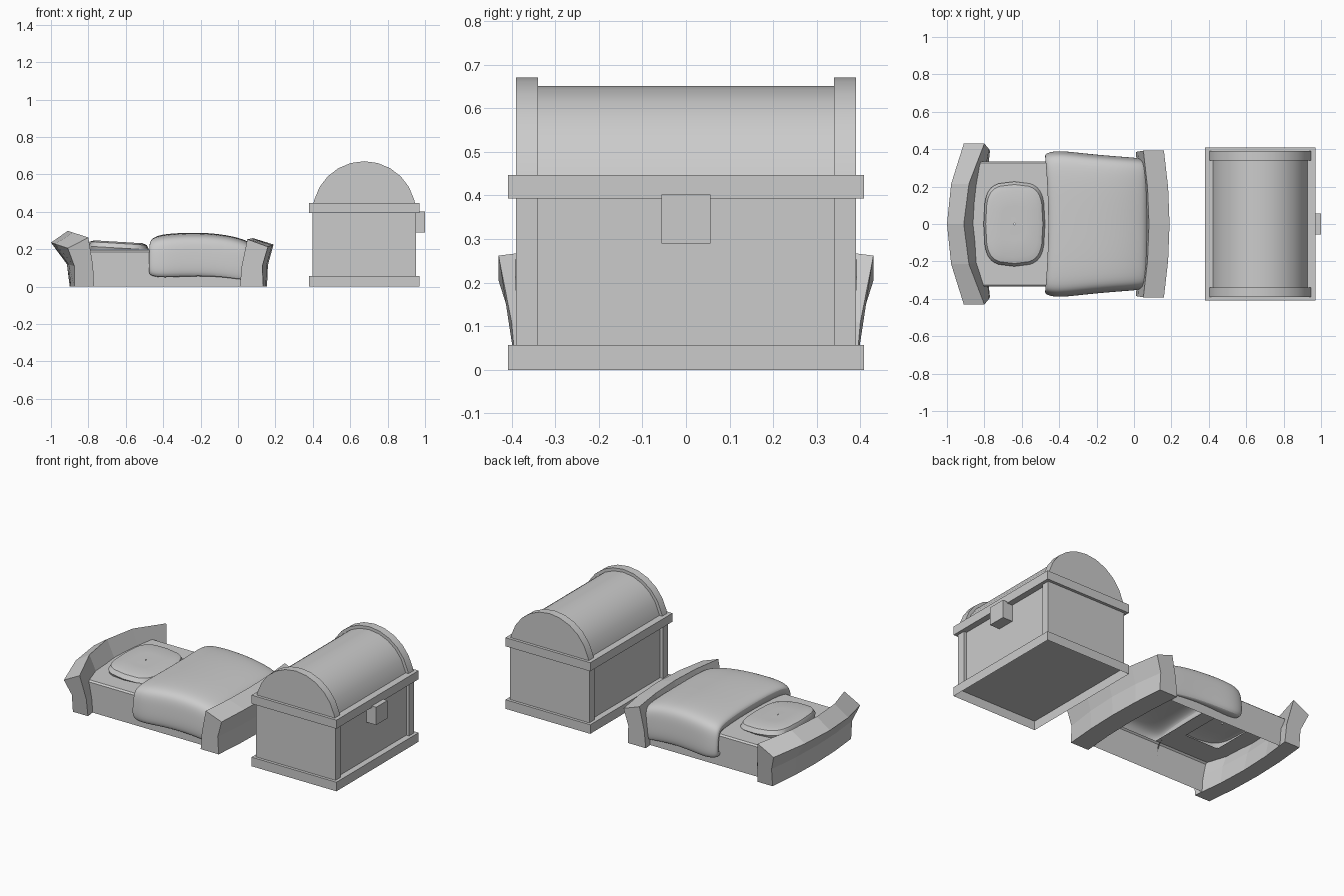
import bpy
import math

if "Cube" in bpy.data.objects:
    bpy.data.objects.remove(bpy.data.objects["Cube"])


def make(name, verts, faces, smooth=None):
    mesh = bpy.data.meshes.new(name)
    mesh.from_pydata(verts, [], faces)
    obj = bpy.data.objects.new(name, mesh)
    bpy.context.collection.objects.link(obj)
    bpy.ops.object.select_all(action='DESELECT')
    obj.select_set(True)
    bpy.context.view_layer.objects.active = obj
    bpy.ops.object.mode_set(mode='EDIT')
    bpy.ops.mesh.select_all(action='SELECT')
    bpy.ops.mesh.normals_make_consistent(inside=False)
    bpy.ops.object.mode_set(mode='OBJECT')
    if smooth:
        bpy.ops.object.shade_smooth_by_angle(angle=math.radians(smooth))
    return obj


def box(name, x, y, z, open_bottom=False):
    verts = [(a, b, c) for c in z for a, b in
             ((x[0], y[0]), (x[1], y[0]), (x[1], y[1]), (x[0], y[1]))]
    faces = [(i, (i + 1) % 4, (i + 1) % 4 + 4, i + 4) for i in range(4)] + [(4, 5, 6, 7)]
    if not open_bottom:
        faces.append((3, 2, 1, 0))
    return make(name, verts, faces)


def loft(name, rings, closed=True, caps=True, smooth=None):
    n = len(rings[0])
    verts = [p for r in rings for p in r]
    faces = []
    for k in range(len(rings) - 1):
        for i in range(n if closed else n - 1):
            j = (i + 1) % n
            faces.append((k * n + i, k * n + j, (k + 1) * n + j, (k + 1) * n + i))
    if caps:
        faces += [tuple(range(n)), tuple(range(len(verts) - n, len(verts)))]
    return make(name, verts, faces, smooth)


def subdivide(obj, levels):
    mod = obj.modifiers.new("Smooth", 'SUBSURF')
    mod.levels = mod.render_levels = levels


# Chest body, trims and lock
CX = 0.675
box("chest_body", (CX - 0.257, CX + 0.257), (-0.34, 0.34), (0.057, 0.393))
box("chest_bottom_trim", (0.38, 0.97), (-0.408, 0.408), (0, 0.057), True)
box("chest_top_trim", (0.38, 0.97), (-0.408, 0.408), (0.393, 0.447))
box("chest_lock", (0.93, 1.0), (-0.056, 0.056), (0.29, 0.402))


# Rounded lid and its raised end bands
def lid(name, r, y0, y1):
    arc = [(CX + r * math.cos(math.pi * i / 12), 0.394 + r * math.sin(math.pi * i / 12))
           for i in range(13)]
    loft(name, [[(x, y, max(z, 0.43)) for x, z in arc] for y in (y0, y1)], smooth=30)


lid("chest_lid", 0.257, -0.34, 0.34)
for side, y0, y1 in (("front", -0.39, -0.34), ("back", 0.34, 0.39)):
    box("chest_body_band_" + side, (CX - 0.276, CX + 0.276), (y0, y1), (0.057, 0.393))
    lid("chest_lid_band_" + side, 0.276, y0, y1)


# Bowed end boards: each row is end x, z, bow in x, rise in z, half width
def board(name, section):
    rings = []
    for t in (-1, -0.5, 0, 0.5, 1):
        k = 1 - t * t
        rings.append([(x + dx * k, w * t, z + dz * k) for x, z, dx, dz, w in section])
    loft(name, rings)


board("headboard", [
    (-0.875, 0.0, -0.025, 0, 0.39), (-0.875, 0.11, -0.04, 0.01, 0.40),
    (-0.91, 0.205, -0.09, 0.03, 0.43), (-0.80, 0.262, -0.11, 0.036, 0.43),
    (-0.775, 0.11, -0.05, 0.01, 0.40), (-0.77, 0.0, -0.03, 0, 0.39)])
board("footboard", [
    (0.01, 0.0, 0.02, 0, 0.385), (0.02, 0.11, 0.025, 0.005, 0.387),
    (0.05, 0.253, 0.03, 0.006, 0.392), (0.16, 0.213, 0.03, 0.012, 0.392),
    (0.13, 0.11, 0.03, 0.005, 0.387), (0.135, 0.0, 0.02, 0, 0.385)])

# Hollow mattress: eased edge, top left open under the pillow and blanket
for side, s in (("front", -1), ("back", 1)):
    loft("mattress_side_" + side,
         [[(x, s * 0.335, 0), (x, s * 0.335, 0.186), (x, s * 0.325, 0.195)]
          for x in (-0.86, 0.05)], closed=False, caps=False)
xs, ys = (-0.86, -0.75, -0.52, -0.43), (-0.325, -0.17, 0.17, 0.325)
make("mattress_top", [(x, y, 0.195) for x in xs for y in ys],
     [(i * 4 + j, i * 4 + j + 1, i * 4 + j + 5, i * 4 + j + 4)
      for i in range(3) for j in range(3) if (i, j) != (1, 1)])

# Pillow: barrel-sided dome, thicker towards the headboard
rings = []
for scale, z in ((1.0, 0.194), (1.02, 0.212), (0.95, 0.236), (0.8, 0.243), (0.4, 0.237), (0.02, 0.235)):
    ring = []
    for i in range(32):
        a = 2 * math.pi * i / 32
        c, s = math.cos(a), math.sin(a)
        u = math.copysign(abs(c) ** 0.35, c)
        v = math.copysign(abs(s) ** 0.35, s)
        x = 0.145 * u * (1 + 0.11 * (1 - v * v))
        y = 0.195 * v * (1 + 0.14 * (1 - u * u))
        dz = -0.06 * (x + 0.16) * scale if z > 0.2 else 0
        ring.append((-0.64 + x * scale, y * scale, z + dz + 0.004))
    rings.append(ring)
pillow = loft("pillow", rings, caps=False, smooth=40)

# Blanket: x, half width, top height, hem height
stations = [(-0.455, 0.337, 0.196, 0.10), (-0.478, 0.35, 0.225, 0.085),
            (-0.482, 0.372, 0.252, 0.065), (-0.46, 0.385, 0.268, 0.052),
            (-0.40, 0.395, 0.280, 0.044), (-0.28, 0.381, 0.289, 0.052),
            (-0.15, 0.368, 0.287, 0.053), (-0.04, 0.360, 0.272, 0.043),
            (0.03, 0.354, 0.252, 0.032), (0.065, 0.345, 0.235, 0.04),
            (0.085, 0.32, 0.19, 0.06)]
rings = []
for x, w, top, hem in stations:
    h = top - hem
    half = [(0.34 / max(w, 0.34) * w * 0.99, hem + 0.004), (w * 0.98, hem), (w, hem + 0.2 * h),
            (w * 0.985, hem + 0.5 * h), (w * 0.965, hem + 0.75 * h),
            (w * 0.91, hem + 0.91 * h), (w * 0.75, hem + 0.98 * h), (w * 0.4, top)]
    loop = half + [(0, top)] + [(-y, z) for y, z in reversed(half)]
    bend = 0.022 if x < -0.44 else 0
    rings.append([(x + bend * (1 - (y / 0.4) ** 2), y, z) for y, z in loop])
blanket = loft("blanket", rings, closed=False, caps=False, smooth=60)
subdivide(blanket, 2)
